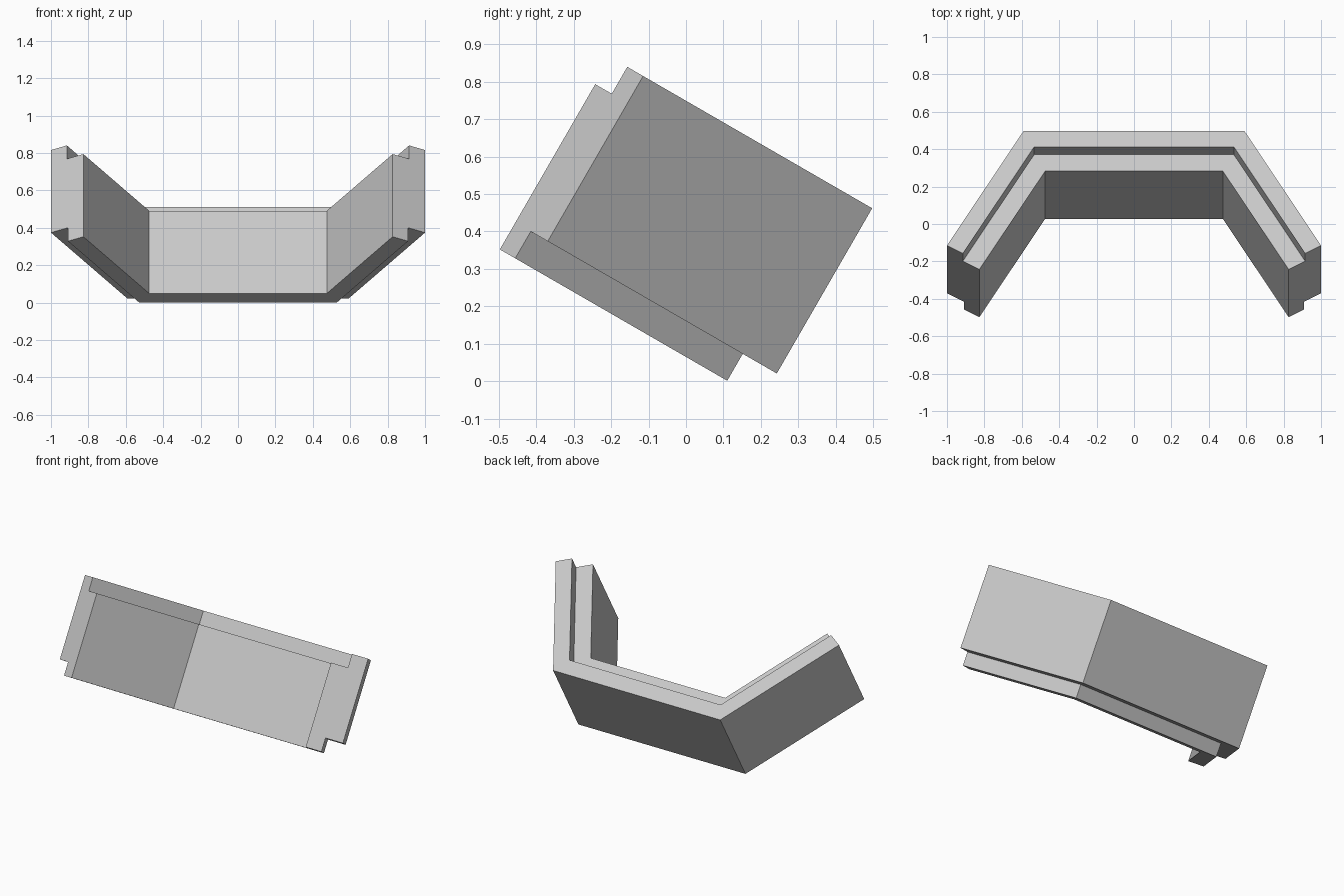
import bpy
import bmesh
from math import radians, sin, cos, tan
from mathutils import Matrix, Vector

cube = bpy.data.objects.get("Cube")
if cube:
    bpy.data.objects.remove(cube, do_unlink=True)

# Plain grey material
grey = bpy.data.materials.new("light_grey")
grey.use_nodes = True
grey.diffuse_color = (0.585, 0.585, 0.585, 1)
grey.node_tree.nodes["Principled BSDF"].inputs["Base Color"].default_value = grey.diffuse_color

# Wall section: (depth inwards from the outer face, height), with lapped steps
THICK = 0.2
LOW, STEP_LOW, STEP_HIGH, HIGH = 0.056, 0.139, 0.566, 0.649
GROOVE, TONGUE = 0.098, 0.105
section = [(0, STEP_LOW), (0, HIGH), (GROOVE, HIGH), (GROOVE, STEP_HIGH),
           (THICK, STEP_HIGH), (THICK, LOW), (TONGUE, LOW), (TONGUE, STEP_LOW)]

# Plan: three sides of a hexagon, mitred at the corners, square-cut at the ends
BEND = radians(30)
corner, end = Vector((0.59, 0.2)), Vector((1.0, -0.507))
corner_in = Vector((-tan(BEND), -1))
end_in = Vector((-cos(BEND), -sin(BEND)))
flip = Vector((-1, 1))
stations = [(end * flip, end_in * flip), (corner * flip, corner_in * flip),
            (corner, corner_in), (end, end_in)]

bm = bmesh.new()
rings = []
for origin, inward in stations:
    rings.append([bm.verts.new((*(origin + inward * depth), h)) for depth, h in section])

# Skin between the stations, then cap the ends
count = len(section)
for a, b in zip(rings, rings[1:]):
    for i in range(count):
        j = (i + 1) % count
        bm.faces.new((a[i], a[j], b[j], b[i]))
bm.faces.new(rings[0])
bm.faces.new(rings[-1])
bmesh.ops.recalc_face_normals(bm, faces=bm.faces)

# Lean the whole wall backwards
bmesh.ops.transform(bm, matrix=Matrix.Rotation(radians(-30), 4, "X"), verts=bm.verts)

mesh = bpy.data.meshes.new("lapped_corner_wall")
bm.to_mesh(mesh)
bm.free()
mesh.materials.append(grey)
wall = bpy.data.objects.new("lapped_corner_wall", mesh)
bpy.context.collection.objects.link(wall)
